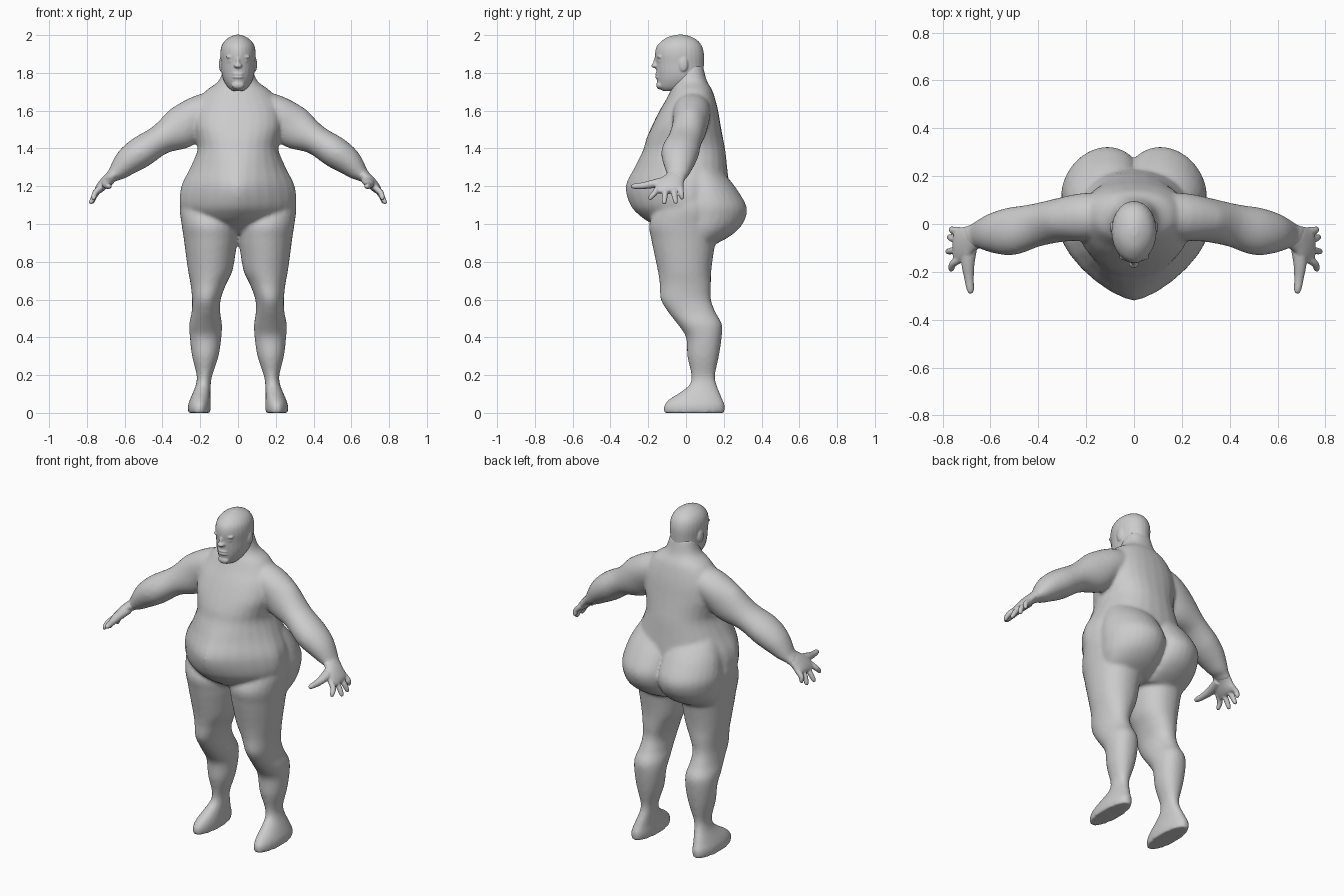
import bpy, bmesh, math
from mathutils import Vector, Matrix

N = 28


def sp(v, n):
    return math.copysign(abs(v) ** (2 / n), v)


def spline(rows, steps=4):
    """Catmull-Rom interpolation of a list of number tuples."""
    out = []
    for i in range(len(rows) - 1):
        p0, p1, p2, p3 = (rows[max(i - 1, 0)], rows[i], rows[i + 1], rows[min(i + 2, len(rows) - 1)])
        for k in range(steps):
            t = k / steps
            out.append(tuple(0.5 * (2 * b + (c - a) * t + (2 * a - 5 * b + 4 * c - d) * t * t
                                    + (3 * b - a - 3 * c + d) * t ** 3)
                             for a, b, c, d in zip(p0, p1, p2, p3)))
    return out + [tuple(rows[-1])]


def loft(bm, rings):
    loops = [[bm.verts.new(p) for p in r] for r in rings]
    faces = [bm.faces.new(loops[0]), bm.faces.new(loops[-1])]
    for a, b in zip(loops, loops[1:]):
        for i in range(N):
            j = (i + 1) % N
            faces.append(bm.faces.new((a[i], a[j], b[j], b[i])))
    bmesh.ops.recalc_face_normals(bm, faces=faces)


def level(z, x0, x1, yf, yb, front=2.0, back=2.2):
    """Horizontal cross-section between x0..x1 and yf..yb."""
    cx, rx, cy, ry = (x0 + x1) / 2, (x1 - x0) / 2, (yf + yb) / 2, (yb - yf) / 2
    pts = []
    for i in range(N):
        a = 2 * math.pi * i / N
        n = front if math.sin(a) < 0 else back
        pts.append(Vector((cx + rx * sp(math.cos(a), n), cy + ry * sp(math.sin(a), n), z)))
    return pts


def limb(bm, path, side):
    """Loft along a path of (x, y, z, thickness, y half width)."""
    path, rings = spline(path), []
    for i, (x, y, z, r, ry) in enumerate(path):
        a, b = path[max(i - 1, 0)], path[min(i + 1, len(path) - 1)]
        t = Vector((b[0] - a[0], b[1] - a[1], b[2] - a[2])).normalized()
        v = Vector((1, 0, 0)) if abs(path[-1][1] - path[0][1]) > .15 else Vector((0, 1, 0))
        u = t.cross(v).normalized()
        v = u.cross(t).normalized()
        ring = []
        for k in range(N):
            g = 2 * math.pi * k / N
            p = Vector((x, y, z)) + u * r * math.cos(g) + v * ry * math.sin(g)
            ring.append(Vector((p.x * side, p.y, p.z)))
        rings.append(ring)
    loft(bm, rings)


def ball(bm, c, r):
    bmesh.ops.create_uvsphere(bm, u_segments=24, v_segments=16, radius=1,
                              matrix=Matrix.Translation(c) @ Matrix.Diagonal((*r, 1)))


def finish(bm, name, voxel, iterations):
    me = bpy.data.meshes.new(name)
    bm.to_mesh(me)
    bm.free()
    ob = bpy.data.objects.new(name, me)
    bpy.context.collection.objects.link(ob)
    m = ob.modifiers.new("Fuse", 'REMESH')
    m.mode, m.voxel_size, m.use_smooth_shade = 'VOXEL', voxel, True
    s = ob.modifiers.new("Soften", 'SMOOTH')
    s.factor, s.iterations = 0.5, iterations
    return ob


# Torso, belly and neck: z, half width, front y, back y, front roundness
bm = bmesh.new()
torso = [(.95, .06, -.10, .12, 2), (1.0, .2, -.18, .17, 1.8), (1.04, .275, -.24, .2, 1.6),
         (1.10, .308, -.295, .225, 1.5), (1.2, .30, -.32, .228, 1.45), (1.3, .252, -.272, .218, 1.7),
         (1.39, .215, -.228, .208, 2.1), (1.45, .22, -.21, .197, 2.2), (1.52, .235, -.18, .184, 2.3),
         (1.6, .23, -.14, .17, 2.2), (1.66, .205, -.105, .155, 2), (1.71, .165, -.08, .138, 2),
         (1.76, .1, -.06, .11, 2), (1.84, .075, -.05, .09, 2)]
loft(bm, [level(z, -w, w, f, b, n, 2.3) for z, w, f, b, n in spline(torso)])

# Leg and foot: z, inner x, outer x, front y, back y
leg = [(1.22, .04, .27, -.1, .12), (1.1, .02, .308, -.15, .16), (1.0, 0, .299, -.195, .17),
       (.92, .002, .287, -.184, .16), (.85, .012, .278, -.17, .147), (.75, .03, .264, -.149, .134),
       (.68, .063, .251, -.139, .132), (.6, .092, .243, -.134, .132), (.53, .094, .246, -.092, .158),
       (.47, .085, .258, -.045, .19), (.4, .088, .255, 0, .189), (.3, .103, .243, .007, .174),
       (.2, .136, .219, .028, .154), (.15, .144, .223, .018, .162), (.11, .146, .238, -.03, .178),
       (.075, .146, .253, -.085, .192), (.04, .144, .265, -.117, .206), (0, .146, .265, -.12, .203)]

# Arm: x, y, z, thickness, y half width
arm = [(.08, .035, 1.62, .09, .09), (.2, .03, 1.585, .098, .1), (.3, .018, 1.51, .113, .092),
       (.41, -.005, 1.447, .08, .09), (.51, -.03, 1.383, .083, .1), (.58, -.037, 1.333, .074, .087),
       (.635, -.043, 1.28, .052, .065), (.665, -.05, 1.255, .034, .053), (.69, -.06, 1.235, .031, .055)]

# Buttock: z, outer x, back y
seat = [(1.3, .235, .17), (1.24, .265, .226), (1.18, .288, .272), (1.1, .304, .318), (1.04, .3, .318),
        (.98, .29, .285), (.93, .27, .225), (.89, .25, .15)]
for s in (1, -1):
    loft(bm, [[Vector((p.x * s, p.y, p.z)) for p in level(*r)] for r in spline(leg)])
    limb(bm, arm, s)
    cheek = [level(z, -.04, x, -.06, b, 2, 2) for z, x, b in spline(seat)]
    loft(bm, [[Vector((max(.002, p.x - .12 * max(0, p.y - .14)) * s, p.y, p.z)) for p in r] for r in cheek])
finish(bm, "body", .01, 7)

# Head: z, half width, front y, back y
bm = bmesh.new()
skull = [(1.705, .03, -.125, -.03), (1.725, .055, -.146, .05), (1.76, .076, -.154, .085),
         (1.8, .087, -.157, .092), (1.85, .091, -.16, .095), (1.9, .094, -.164, .095),
         (1.94, .088, -.155, .085), (1.97, .07, -.128, .063), (1.99, .043, -.095, .03),
         (2.002, .014, -.05, -.01)]
loft(bm, [level(z, -w, w, f, b, 1.9, 2.1) for z, w, f, b in spline(skull)])
# Nose, lips and chin
ball(bm, (0, -.164, 1.838), (.022, .02, .013))
ball(bm, (0, -.157, 1.855), (.011, .016, .034))
for z in (1.778, 1.793):
    ball(bm, (0, -.149, z), (.03, .014, .008))
ball(bm, (0, -.138, 1.735), (.034, .02, .022))
for s in (1, -1):
    # Brow, eyelids and ear
    ball(bm, (.032 * s, -.138, 1.885), (.032, .016, .01))
    for z in (1.861, 1.869):
        ball(bm, (.035 * s, -.137, z), (.017, .012, .005))
    ball(bm, (.091 * s, -.013, 1.845), (.01, .024, .038))
finish(bm, "head", .005, 3)

# Hands: palm plus fingers
palm = [(.655, -.05, 1.262, .032, .05), (.69, -.065, 1.235, .029, .058),
        (.718, -.083, 1.205, .027, .075), (.738, -.09, 1.182, .022, .075), (.75, -.09, 1.168, .013, .069)]
fingers = [(-.03, -.022, .765, 1.130), (-.068, -.055, .775, 1.107),
           (-.108, -.115, .781, 1.105), (-.145, -.188, .768, 1.127)]
for s, side in ((1, "left"), (-1, "right")):
    bm = bmesh.new()
    limb(bm, palm, s)
    for y0, y1, x, z in fingers:
        limb(bm, [(.725, y0, 1.195, .016, .017), (.757, (y0 + y1) / 2, (1.2 + z) / 2, .015, .015),
                  (x - .004, y1, z + .012, .012, .012), (x, y1, z, .006, .006)], s)
    # Thumb
    limb(bm, [(.685, -.085, 1.23, .026, .032), (.694, -.16, 1.215, .023, .028),
              (.69, -.225, 1.203, .018, .02), (.684, -.275, 1.2, .014, .015), (.68, -.29, 1.2, .007, .007)], s)
    finish(bm, side + "_hand", .005, 2)
